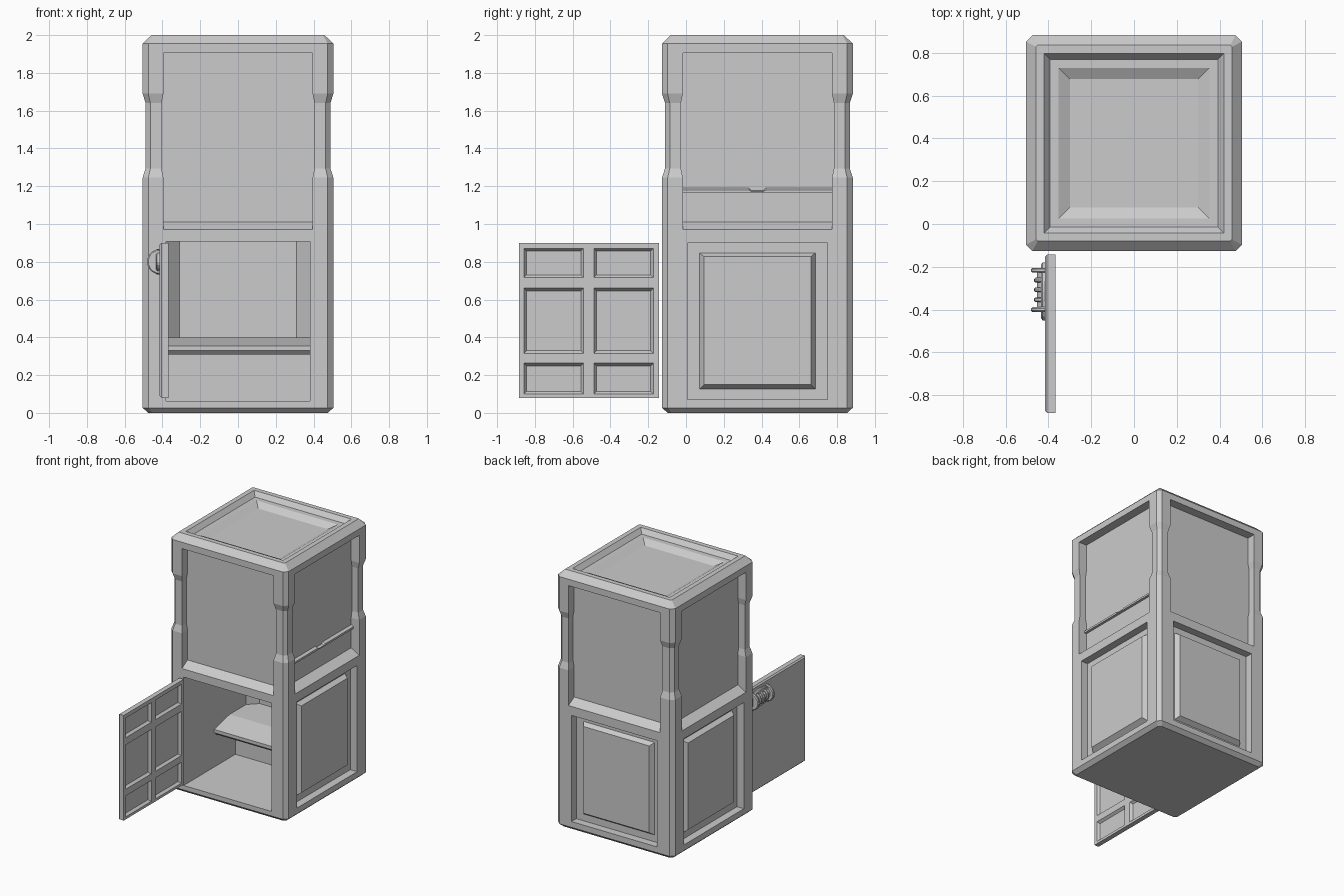
import bpy, bmesh
from math import sin, cos, pi, radians
from mathutils import Vector

if "Cube" in bpy.data.objects:
    bpy.data.objects.remove(bpy.data.objects["Cube"])

CY = 0.378  # body centre in y


def loft(name, rings):
    """Closed solid through rings of equal point count."""
    bm = bmesh.new()
    vs = [[bm.verts.new(p) for p in r] for r in rings]
    n = len(vs[0])
    for a, b in zip(vs, vs[1:]):
        for i in range(n):
            bm.faces.new((a[i], a[(i + 1) % n], b[(i + 1) % n], b[i]))
    bm.faces.new(vs[0])
    bm.faces.new(vs[-1])
    bmesh.ops.recalc_face_normals(bm, faces=bm.faces)
    me = bpy.data.meshes.new(name)
    bm.to_mesh(me)
    bm.free()
    ob = bpy.data.objects.new(name, me)
    bpy.context.collection.objects.link(ob)
    return ob


def cut(ob, cutter):
    m = ob.modifiers.new("cut", 'BOOLEAN')
    m.operation, m.object, m.solver = 'DIFFERENCE', cutter, 'EXACT'
    bpy.context.view_layer.objects.active = ob
    bpy.ops.object.modifier_apply(modifier=m.name)
    bpy.data.objects.remove(cutter)


def on_side(k, u, d, z):
    """Point on side k (0 front, 1 right, 2 back, 3 left): across u, outward d."""
    c, s = round(cos(k * pi / 2)), round(sin(k * pi / 2))
    return Vector((u * c + d * s, CY + u * s - d * c, z))


def rect(k, d, u0, u1, z0, z1):
    return [on_side(k, u, d, z) for u, z in ((u0, z0), (u1, z0), (u1, z1), (u0, z1))]


def octagon(h, c, z):
    e = h - c
    return [(x, CY + y, z) for x, y in ((-e, -h), (e, -h), (h, -e), (h, e),
                                        (e, h), (-e, h), (-h, e), (-h, -e))]


def square(h, z):
    return [(x * h, CY + y * h, z) for x, y in ((-1, -1), (1, -1), (1, 1), (-1, 1))]


# Body shell with chamfered corners and a slim waist on the upper half
body = loft("cabinet_body", [octagon(*r) for r in (
    (.475, .02, 0), (.505, .03, .027), (.505, .03, 1.245), (.489, .025, 1.295),
    (.489, .025, 1.64), (.505, .03, 1.69), (.505, .03, 1.955), (.458, .008, 2.0))])

# Stepped recess in the top
cut(body, loft("c", [square(.42, 2.1), square(.42, 2.0), square(.392, 1.965),
                     square(.352, 1.9649), square(.30, 1.935)]))

# Upper recesses with sloping sills, slightly wider at the waist; lower recesses on three sides
for k in range(4):
    lo = ((.6, .97), (.505, .97), (.435, 1.01))
    cut(body, loft("c", [[on_side(k, s * .395, d, z) for d, z in lo + ((.435, 1.905), (.6, 1.905))]
                         for s in (-1, 1)]))
    wide = [(u, z) for u, z in ((.395, 1.245), (.405, 1.295), (.405, 1.64), (.395, 1.69))]
    side = wide + [(-u, z) for u, z in reversed(wide)]
    cut(body, loft("c", [[on_side(k, u, d, z) for u, z in side] for d in (.6, .435)]))
    if k:
        cut(body, loft("c", [rect(k, d, -.37, .37, .072, .90) for d in (.6, .445)]))

# Front compartment with angled rear corners
plan = ((-.38, -.3), (.38, -.3), (.38, .64), (.31, .71), (-.31, .71), (-.38, .64))
cut(body, loft("c", [[(x, y, z) for x, y in plan] for z in (.062, .907)]))

# Raised lower panels
for k, side in ((1, "right"), (2, "back"), (3, "left")):
    loft("raised_panel_" + side, [rect(k, .44, -.31, .31, .122, .85),
                                  rect(k, .48, -.283, .283, .15, .827)])

# Shelf with a sloping front, and the stepped wall under it
shelf = ((.72, .40), (.44, .40), (.25, .355), (.25, .33), (.27, .31), (.72, .31))
loft("shelf", [[(x, y, z) for y, z in shelf] for x in (-.385, .385)])
loft("lower_back_wall", [[(x, y, z) for y, z in ((.51, .055), (.72, .055), (.72, .33), (.51, .33))]
                         for x in (-.385, .385)])

# Rail on the right side with a dip in the middle
loft("side_rail", [[on_side(1, u, d, z) for d, z in
                    ((.43, 1.165), (.455, 1.165), (.455, 1.18 - dip / 2), (.43, 1.194 - dip))]
                   for u, dip in ((-.395, 0), (-.045, 0), (-.033, .014),
                                  (.033, .014), (.045, 0), (.395, 0))])

# Open door with six sunken panels on its inner face
y0, y1, z0, z1 = -.883 - CY, -.143 - CY, .08, .90
door = loft("door", [rect(1, -.416, y0 + .01, y1 - .01, z0 + .01, z1 - .01),
                     rect(1, -.406, y0, y1, z0, z1), rect(1, -.368, y0, y1, z0, z1)])
for a, b in ((-.858, -.543), (-.488, -.173)):
    for c, d in ((.717, .87), (.315, .66), (.10, .263)):
        a2, b2, s = a - CY, b - CY, .014
        cut(door, loft("c", [rect(1, -.35, a2, b2, c, d), rect(1, -.368, a2, b2, c, d),
                             rect(1, -.387, a2 + s, b2 - s, c + s, d - s)]))


# Ribbed handle on the outer face of the door
def half_disc(r, y):
    return [(-.414 - r * sin(i * pi / 10), y, .80 + r * cos(i * pi / 10)) for i in range(11)]


loft("handle_plate", [[(x, -.315 + .135 * s * cos(i * pi / 12), .80 + .068 * s * sin(i * pi / 12))
                       for i in range(24)] for x, s in ((-.41, 1), (-.428, 1), (-.434, .93))])
loft("handle_core", [half_disc(.04, y) for y in (-.41, -.22)])
for i in range(5):
    r = .067 if i in (0, 4) else .053
    y = -.40 + i * .046
    loft("handle_rib_%d" % (i + 1), [half_disc(r - .006, y - .011), half_disc(r, y - .005),
                                     half_disc(r, y + .005), half_disc(r - .006, y + .011)])
